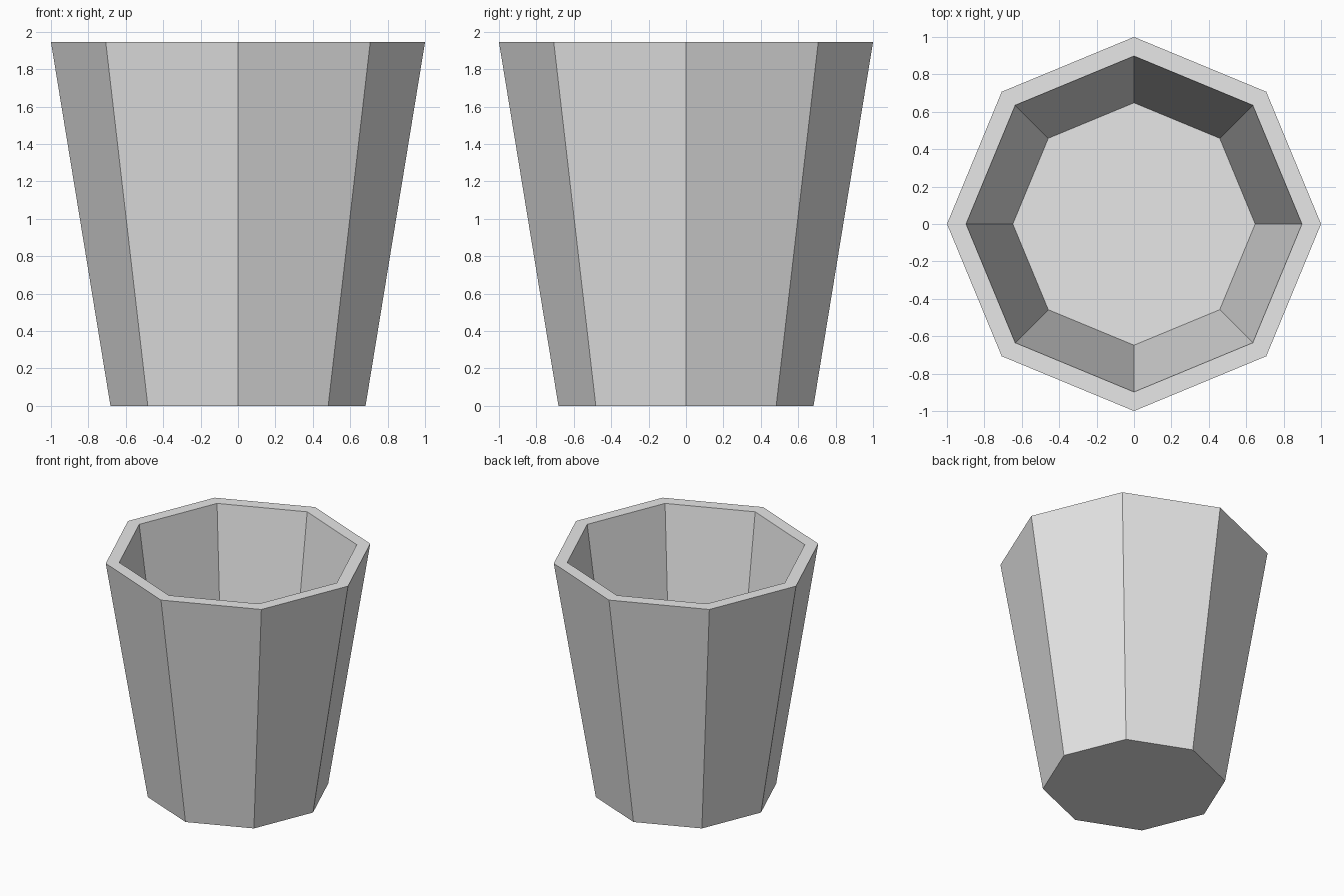
import bpy, bmesh, math

if "Cube" in bpy.data.objects:
    bpy.data.objects.remove(bpy.data.objects["Cube"])

SIDES = 8
# Cup profile as (radius, height): outer foot, outer rim, inner rim, inner floor
PROFILE = [(0.682, 0.0), (1.0, 1.945), (0.898, 1.945), (0.648, 0.15)]

grey = bpy.data.materials.new("light_grey")
grey.diffuse_color = (0.8, 0.8, 0.8, 1.0)
grey.use_nodes = True
grey.node_tree.nodes["Principled BSDF"].inputs["Base Color"].default_value = grey.diffuse_color

# Hollow eight-sided tapered cup
bm = bmesh.new()
rings = []
for r, z in PROFILE:
    rings.append([bm.verts.new((r * math.cos(2 * math.pi * i / SIDES),
                                r * math.sin(2 * math.pi * i / SIDES), z))
                  for i in range(SIDES)])

# Outer walls, rim and inner walls
for a, b in zip(rings, rings[1:]):
    for i in range(SIDES):
        j = (i + 1) % SIDES
        bm.faces.new((a[i], a[j], b[j], b[i]))

# Underside and inner floor
bm.faces.new(rings[0][::-1])
bm.faces.new(rings[-1])
bmesh.ops.recalc_face_normals(bm, faces=bm.faces)

mesh = bpy.data.meshes.new("cup")
bm.to_mesh(mesh)
bm.free()
mesh.materials.append(grey)
cup = bpy.data.objects.new("cup", mesh)
bpy.context.collection.objects.link(cup)
